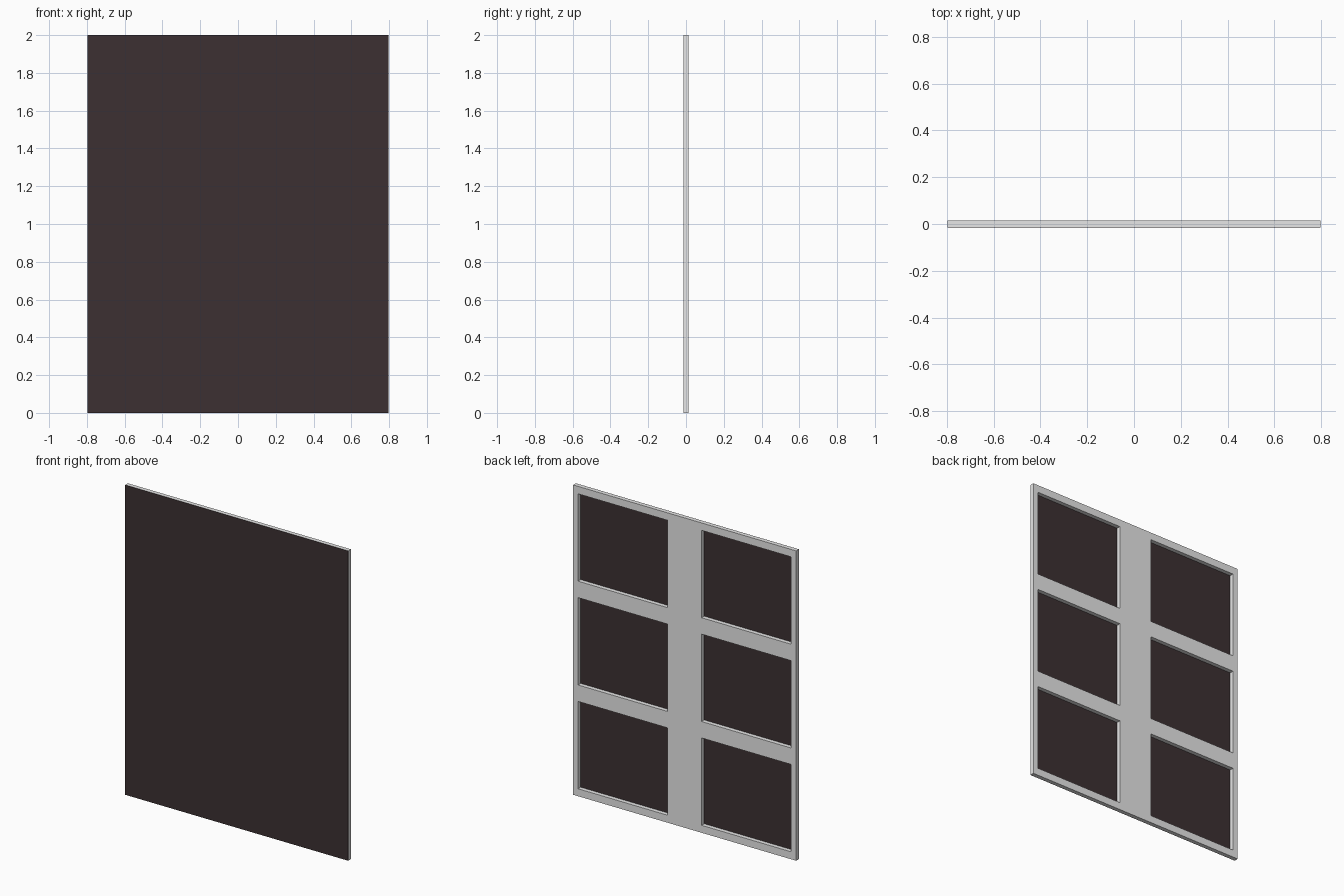
import bpy
import bmesh

if "Cube" in bpy.data.objects:
    bpy.data.objects.remove(bpy.data.objects["Cube"], do_unlink=True)

HALF_W, HEIGHT, HALF_D, SKIN = 0.797, 2.0, 0.014, 0.001


def material(name, colour):
    mat = bpy.data.materials.new(name)
    mat.use_nodes = True
    mat.diffuse_color = colour
    mat.node_tree.nodes["Principled BSDF"].inputs["Base Color"].default_value = colour
    return mat


def new_object(name, bm, mat):
    mesh = bpy.data.meshes.new(name)
    bmesh.ops.recalc_face_normals(bm, faces=bm.faces)
    bm.to_mesh(mesh)
    bm.free()
    mesh.materials.append(mat)
    obj = bpy.data.objects.new(name, mesh)
    bpy.context.collection.objects.link(obj)
    return obj


grey = material("light grey", (0.8, 0.8, 0.8, 1))
dark = material("dark brown", (0.045, 0.030, 0.032, 1))

# Backing frame: a grid of cells with the window cells left open
xs = [-HALF_W, -0.761, -0.121, 0.121, 0.761, HALF_W]
zs = [0, 0.048, 0.612, 0.718, 1.282, 1.388, 1.952, HEIGHT]
front_y = -HALF_D + SKIN
bm = bmesh.new()
grid = [[bm.verts.new((x, front_y, z)) for z in zs] for x in xs]
for i in range(len(xs) - 1):
    for j in range(len(zs) - 1):
        if i % 2 and j % 2:
            continue
        bm.faces.new((grid[i][j], grid[i + 1][j], grid[i + 1][j + 1], grid[i][j + 1]))
extruded = bmesh.ops.extrude_face_region(bm, geom=bm.faces[:], use_keep_orig=True)
moved = [v for v in extruded["geom"] if isinstance(v, bmesh.types.BMVert)]
bmesh.ops.translate(bm, verts=moved, vec=(0, HALF_D - front_y, 0))
bmesh.ops.recalc_face_normals(bm, faces=bm.faces)
bmesh.ops.dissolve_limit(bm, angle_limit=0.01, verts=bm.verts, edges=bm.edges)
new_object("backing_frame", bm, grey)

# Thin dark sheet covering the whole front
bm = bmesh.new()
bmesh.ops.create_cube(bm, size=1)
bmesh.ops.scale(bm, verts=bm.verts, vec=(2 * HALF_W, SKIN, HEIGHT))
bmesh.ops.translate(bm, verts=bm.verts, vec=(0, -HALF_D + SKIN / 2, HEIGHT / 2))
new_object("front_sheet", bm, dark)
